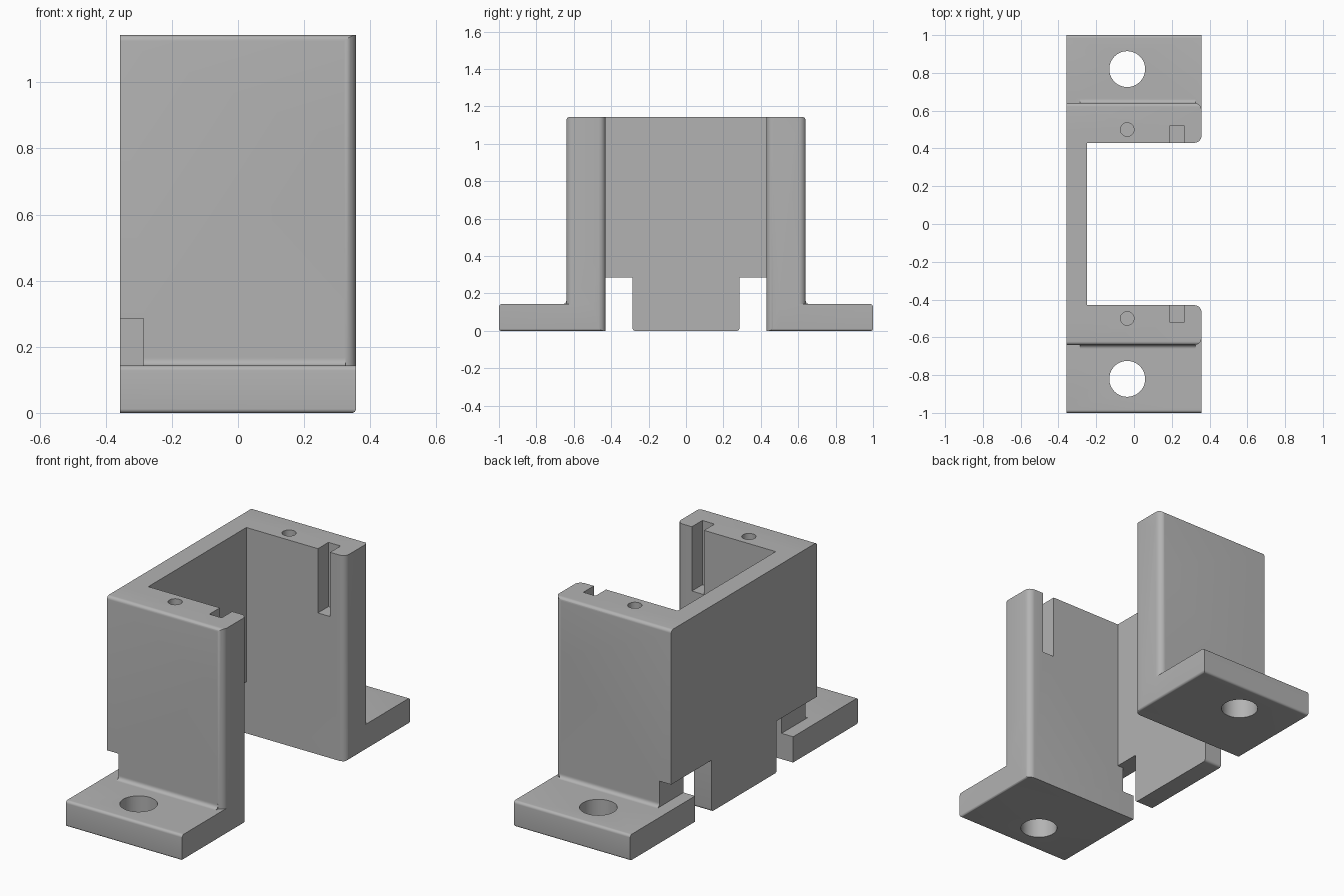
import bpy, bmesh, math
from mathutils import Vector

cube = bpy.data.objects.get("Cube")
if cube:
    bpy.data.objects.remove(cube, do_unlink=True)

grey = bpy.data.materials.new("plain_grey")
grey.use_nodes = True
COLOUR = (0.45, 0.45, 0.45, 1)
grey.diffuse_color = COLOUR
grey.node_tree.nodes["Principled BSDF"].inputs["Base Color"].default_value = COLOUR


def rounded(points, steps=6):
    """Outline of (u, v) or (u, v, radius) corners, with arcs at the radii."""
    out = []
    for i, p in enumerate(points):
        c = Vector(p[:2])
        if len(p) == 2:
            out.append(c)
            continue
        a = (Vector(points[i - 1][:2]) - c).normalized()
        b = (Vector(points[(i + 1) % len(points)][:2]) - c).normalized()
        r = p[2]
        for k in range(steps + 1):
            t = k / steps * math.pi / 2
            out.append(c + a * r * (1 - math.sin(t)) + b * r * (1 - math.cos(t)))
    return out


def prism(name, axis, points, lo, hi):
    """Extrude an outline along x (y, z), y (x, z) or z (x, y)."""
    place = {"x": lambda u, v, w: (w, u, v),
             "y": lambda u, v, w: (u, w, v),
             "z": lambda u, v, w: (u, v, w)}[axis]
    bm = bmesh.new()
    outline = rounded(points)
    low = [bm.verts.new(place(p.x, p.y, lo)) for p in outline]
    high = [bm.verts.new(place(p.x, p.y, hi)) for p in outline]
    bm.faces.new(low)
    bm.faces.new(high)
    for i in range(len(low)):
        bm.faces.new((low[i - 1], low[i], high[i], high[i - 1]))
    bmesh.ops.recalc_face_normals(bm, faces=bm.faces)
    mesh = bpy.data.meshes.new(name)
    bm.to_mesh(mesh)
    bm.free()
    mesh.materials.append(grey)
    obj = bpy.data.objects.new(name, mesh)
    bpy.context.collection.objects.link(obj)
    return obj


def box(name, x0, x1, y0, y1, z0, z1):
    return prism(name, "z", [(x0, y0), (x1, y0), (x1, y1), (x0, y1)], z0, z1)


def drill(name, x, y, r, z0, z1, sides=48):
    ring = [(x + r * math.cos(2 * math.pi * k / sides),
             y + r * math.sin(2 * math.pi * k / sides)) for k in range(sides)]
    return prism(name, "z", ring, z0, z1)


def apply(obj, mod):
    bpy.context.view_layer.objects.active = obj
    bpy.ops.object.modifier_apply(modifier=mod.name)


def combine(obj, other, operation):
    mod = obj.modifiers.new("combine", "BOOLEAN")
    mod.operation, mod.object, mod.solver = operation, other, "EXACT"
    apply(obj, mod)
    bpy.data.objects.remove(other, do_unlink=True)


X, TOP, FOOT = 0.357, 1.143, 0.143
IN, OUT = 0.43, 0.64          # inner and outer faces of the side walls
STEP = -0.286                 # depth of the corner notches

# Side wall: rounded plan, with a softened outer top edge
bracket = prism("bracket", "z", [(-X, IN), (X, IN, 0.036), (X, OUT, 0.036), (-X, OUT)], 0, TOP)
combine(bracket, prism("wall_limit", "x", [(0.2, -0.2), (OUT, -0.2), (OUT, TOP, 0.018), (0.2, TOP)],
                       -0.6, 0.6), "INTERSECT")

# Mounting foot and the fillet where it meets the wall
combine(bracket, prism("foot", "x", [(0.5, 0), (1, 0, 0.012), (1, FOOT, 0.015), (0.5, FOOT)], -X, X), "UNION")
combine(bracket, prism("fillet", "x", [(0.6, 0.12), (0.665, 0.12), (0.665, FOOT), (OUT, FOOT, 0.02),
                                       (OUT, 0.168), (0.6, 0.168)], -X, 0.325), "UNION")

# Bolt hole, screw hole, vertical slot and corner notch
for cutter in (drill("bolt_hole", -0.036, 0.82, 0.095, -0.1, 0.3),
               drill("screw_hole", -0.036, 0.5, 0.036, 0.8, 1.3, 32),
               box("slot", 0.19, 0.265, 0.3, 0.522, 0.786, 1.3),
               box("notch", -0.5, STEP, 0.3, 0.7, FOOT, 0.286)):
    combine(bracket, cutter, "DIFFERENCE")

# Same bracket on the other side
mirror = bracket.modifiers.new("mirror", "MIRROR")
mirror.use_axis = (False, True, False)
apply(bracket, mirror)

# Back plate with a tongue that reaches the ground
half = [(0.286, 0, 0.015), (0.286, 0.286), (0.5, 0.286), (0.5, TOP)]
left = [(-p[0], *p[1:]) for p in reversed(half)]
combine(bracket, prism("back_plate", "x", half + left, -X, -0.25), "UNION")

# Softened lower edge on the open side
combine(bracket, prism("edge_limit", "y", [(-0.6, 0), (X, 0, 0.012), (X, 1.4), (-0.6, 1.4)],
                       -1.2, 1.2), "INTERSECT")

bracket.name = "mounting_bracket"
bpy.ops.object.select_all(action="DESELECT")
bracket.select_set(True)
bpy.context.view_layer.objects.active = bracket
bpy.ops.object.shade_smooth_by_angle(angle=math.radians(30))
